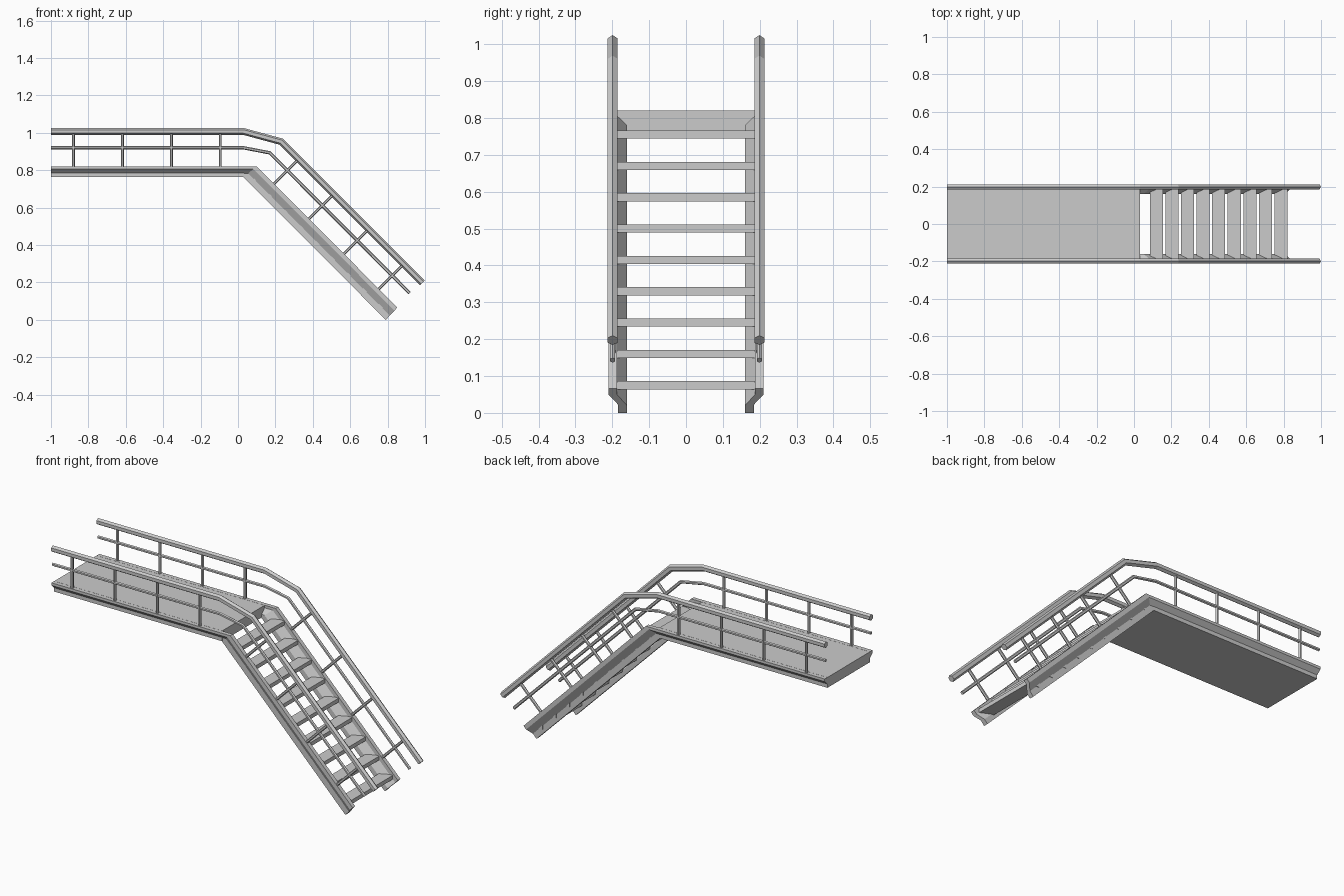
import bpy, bmesh, math
from mathutils import Vector

if "Cube" in bpy.data.objects:
    bpy.data.objects.remove(bpy.data.objects["Cube"])


def loft(name, rings):
    """Solid skinned through a list of equal-length point rings, capped at both ends."""
    bm = bmesh.new()
    vs = [[bm.verts.new(p) for p in ring] for ring in rings]
    n = len(rings[0])
    for a, b in zip(vs, vs[1:]):
        for i in range(n):
            j = (i + 1) % n
            bm.faces.new((a[i], a[j], b[j], b[i]))
    bm.faces.new(vs[0])
    bm.faces.new(vs[-1])
    bmesh.ops.recalc_face_normals(bm, faces=bm.faces)
    me = bpy.data.meshes.new(name)
    bm.to_mesh(me)
    bm.free()
    ob = bpy.data.objects.new(name, me)
    bpy.context.collection.objects.link(ob)
    return ob


def tube(name, path, y, ry, rz, sides=6):
    """Mitred bar along an (x, z) path at constant y."""
    pts = [Vector(p) for p in path]
    rings = []
    for i, p in enumerate(pts):
        d0 = (p - pts[max(i - 1, 0)]).normalized()
        d1 = (pts[min(i + 1, len(pts) - 1)] - p).normalized()
        t = (d0 + d1).normalized()
        miter = 1 / max(t.dot(d0), t.dot(d1))
        n = Vector((-t.y, t.x)) * miter
        ring = []
        for k in range(sides):
            a = 2 * math.pi * k / sides
            q = p + n * rz * math.cos(a)
            ring.append((q.x, y + ry * math.sin(a), q.y))
        rings.append(ring)
    return loft(name, rings)


def box(name, x0, x1, hy, z0, z1):
    return loft(name, [[(x, -hy, z0), (x, hy, z0), (x, hy, z1), (x, -hy, z1)]
                       for x in (x0, x1)])


# Side beam section: (distance from centre, height fraction)
SECTION = [(0.21, 1), (0.21, 0.75), (0.185, 0.35), (0.185, 0),
           (0.16, 0), (0.16, 0.3), (0.187, 0.75), (0.187, 1)]
# Stations along the beam: bottom (x, z), top (x, z)
STATIONS = [((-1, 0.763), (-1, 0.821)),
            ((0.03, 0.763), (0.10, 0.821)),
            ((0.79, 0.0), (0.852, 0.066))]

for side, s in (("right", -1), ("left", 1)):
    # Bent side beam under landing and stairs
    loft(f"side_beam_{side}",
         [[(b[0] + (t[0] - b[0]) * h, s * y, b[1] + (t[1] - b[1]) * h)
           for y, h in SECTION] for b, t in STATIONS])
    # Handrail and middle rail
    y = s * 0.199
    tube(f"handrail_{side}", [(-1, 1.007), (0.03, 1.007), (0.23, 0.953), (0.986, 0.197)],
         y, 0.0155, 0.018)
    tube(f"middle_rail_{side}", [(-1, 0.92), (0.03, 0.92), (0.17, 0.893), (0.918, 0.143)],
         y, 0.008, 0.009)
    # Posts: upright on the landing, square to the slope on the stairs
    for i in range(4):
        x = -0.88 + i * 0.2617
        tube(f"landing_post_{side}_{i + 1}", [(x, 0.815), (x, 1.0)], y, 0.009, 0.008)
        x = 0.19 + i * 0.187
        z = 0.915 - x
        tube(f"stair_post_{side}_{i + 1}", [(x, z), (x + 0.13, z + 0.13)], y, 0.009, 0.008)

# Landing deck
box("landing_deck", -1, 0.033, 0.186, 0.763, 0.821)

# Stair treads
for i in range(9):
    x = 0.085 + i * 0.0832
    z = 0.755 - i * 0.085
    box(f"tread_{i + 1}", x, x + 0.07, 0.187, z - 0.011, z + 0.011)
